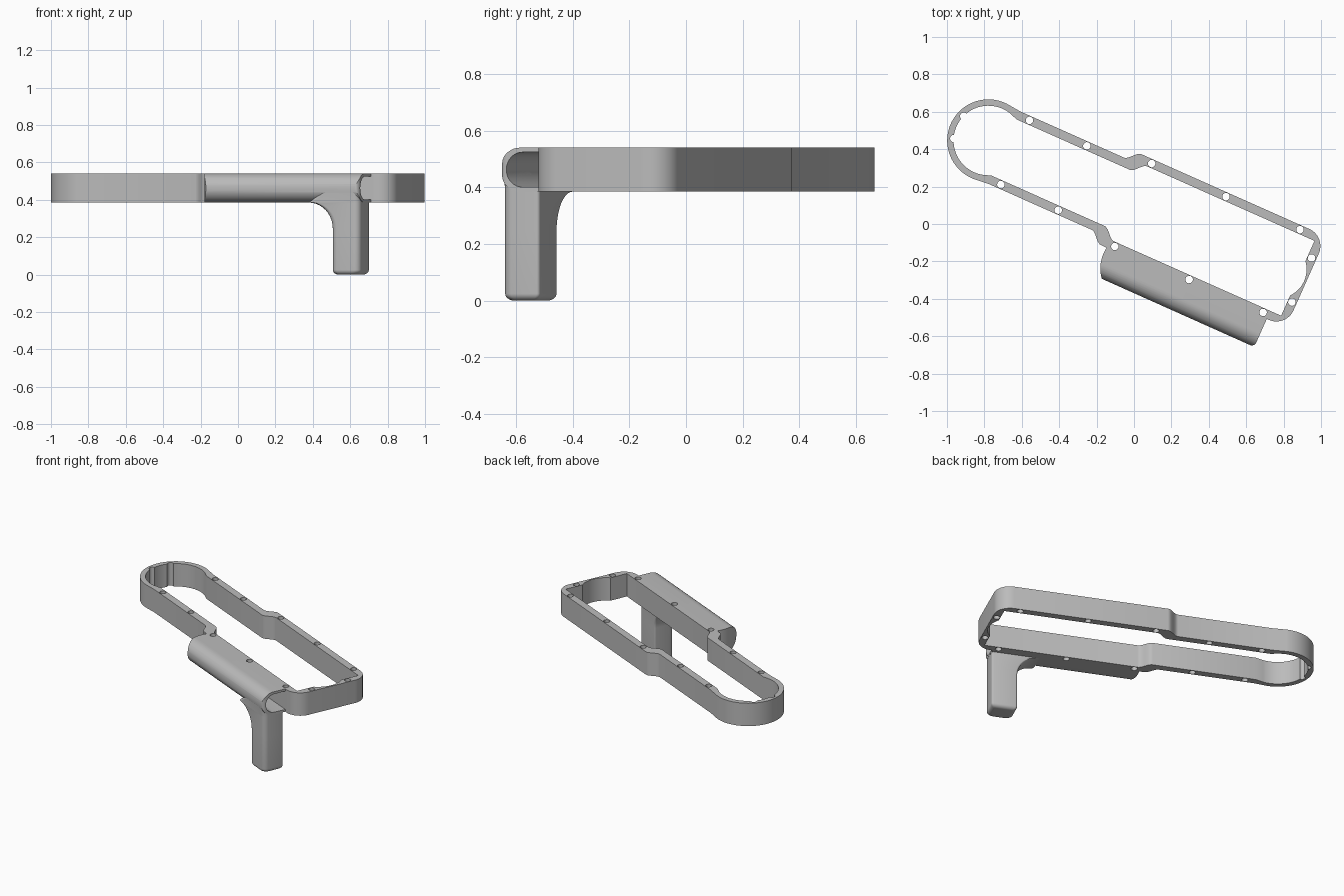
import bpy, bmesh
from math import sin, cos, radians, pi
from mathutils import Vector

cube = bpy.data.objects.get("Cube")
if cube:
    bpy.data.objects.remove(cube, do_unlink=True)

# One plain grey for everything
grey = bpy.data.materials.new("plain grey")
grey.use_nodes = True
colour = (0.5, 0.5, 0.5, 1)
grey.diffuse_color = colour
grey.node_tree.nodes["Principled BSDF"].inputs["Base Color"].default_value = colour

# Local frame: u runs along the body, w across it
TURN = radians(-24)
ORIGIN = Vector((-sin(TURN) * 0.091, cos(TURN) * 0.091, 0))
BOTTOM, TOP = 0.385, 0.54


def loft(name, rings):
    """Closed solid through a stack of equal-length point loops."""
    bm = bmesh.new()
    loops = [[bm.verts.new(p) for p in ring] for ring in rings]
    n = len(loops[0])
    for a, b in zip(loops, loops[1:]):
        for i in range(n):
            j = (i + 1) % n
            bm.faces.new((a[i], a[j], b[j], b[i]))
    bm.faces.new(loops[0][::-1])
    bm.faces.new(loops[-1])
    bmesh.ops.recalc_face_normals(bm, faces=bm.faces)
    mesh = bpy.data.meshes.new(name)
    bm.to_mesh(mesh)
    bm.free()
    mesh.materials.append(grey)
    obj = bpy.data.objects.new(name, mesh)
    bpy.context.collection.objects.link(obj)
    obj.location = ORIGIN
    obj.rotation_euler.z = TURN
    return obj


def upright(name, pts, lo, hi):
    return loft(name, [[(u, w, z) for u, w in pts] for z in (lo, hi)])


def lengthwise(name, pts, lo, hi):
    return loft(name, [[(u, w, z) for w, z in pts] for u in (lo, hi)])


def arc(u, w, r, a0, a1, n=12):
    steps = [radians(a0 + (a1 - a0) * i / n) for i in range(n + 1)]
    return [(u + r * cos(a), w + r * sin(a)) for a in steps]


def s_bend(u0, w0, u1, w1, n=10):
    return [(u0 + (u1 - u0) * i / n, w0 + (w1 - w0) * (1 - cos(pi * i / n)) / 2)
            for i in range(n + 1)]


def mirrored(half):
    return half + [(u, -w) for u, w in reversed(half) if abs(w) > 1e-5]


def boolean(obj, cutter, operation="DIFFERENCE", keep=False):
    cutter.hide_render = True
    mod = obj.modifiers.new("cut", "BOOLEAN")
    mod.operation, mod.solver, mod.object = operation, "EXACT", cutter
    bpy.context.view_layer.update()
    bpy.context.view_layer.objects.active = obj
    bpy.ops.object.modifier_apply(modifier=mod.name)
    if not keep:
        bpy.data.objects.remove(cutter, do_unlink=True)


# Frame: wall with a round end, a stepped waist and a square end
MID_NARROW, MID_WIDE, HALF_WALL = 0.188, 0.2425, 0.0235
ROUND_U, END_U = -0.893, 0.967
outer_n, outer_w = MID_NARROW + HALF_WALL, MID_WIDE + HALF_WALL
inner_n, inner_w = MID_NARROW - HALF_WALL, MID_WIDE - HALF_WALL
outer = mirrored(arc(END_U - 0.1, outer_w - 0.1, 0.1, 0, 90)
                 + s_bend(-0.115, outer_w, -0.195, outer_n)
                 + [(-0.8, outer_n)]
                 + arc(ROUND_U, 0, 0.22, 88, 180, 24))
inner = mirrored(arc(0.801, 0, 0.154, 0, 40.5, 10)
                 + [(0.918, inner_w)]
                 + s_bend(-0.06, inner_w, -0.14, inner_n)
                 + [(-0.8, inner_n)]
                 + arc(ROUND_U, 0, 0.186, 77, 180, 24))
frame = upright("frame", outer, BOTTOM, TOP)
boolean(frame, upright("frame_opening", inner, BOTTOM - 0.1, TOP + 0.1))

# Screw holes through the wall, in mirrored pairs
holes = [(u, MID_WIDE) for u in (-0.045, 0.39, 0.823)]
holes += [(u, MID_NARROW) for u in (-0.736, -0.4)]
holes += [(0.941, 0.129), (-1.066, 0.065)]
for u, w in holes:
    for side in (1, -1):
        ring = arc(u, side * w, 0.02, 0, 360, 20)[:-1]
        boolean(frame, upright("screw_hole", ring, BOTTOM - 0.1, TOP + 0.1))

# Side housing: half-round section trimmed to its plan shape
GRIP_END, FRONT, BACK = 0.855, -0.43, -0.264
mid_z, radius = (TOP + BOTTOM) / 2, (TOP - BOTTOM) / 2
section = [(BACK, TOP)] + arc(FRONT + radius, mid_z, radius, 90, 270, 20) + [(BACK, BOTTOM)]
housing = lengthwise("side_housing", section, -0.15, 0.95)
plan = [(GRIP_END, -0.2), (GRIP_END, BACK)]
plan += arc(GRIP_END - 0.025, FRONT + 0.025, 0.025, 0, -90, 6)
plan += arc(0.115, -0.3, 0.2, 220, 170, 14) + [(-0.08, -0.2)]
boolean(housing, upright("housing_plan", plan, 0.3, 0.6), "INTERSECT")

# Grip: rounded-rectangle loops with a soft foot and a flared neck


def grip_loop(z, u0, inset=0.0, front=-0.422):
    u0, u1 = u0 + inset, GRIP_END - 0.001 - inset
    w0, w1 = front + inset, -0.28 - inset
    rf, rb = 0.035, 0.012
    pts = arc(u1 - rb, w1 - rb, rb, 0, 90, 4)
    pts += arc(u0 + rb, w1 - rb, rb, 90, 180, 4)
    pts += arc(u0 + rf, w0 + rf, rf, 180, 270, 8)
    pts += arc(u1 - rf, w0 + rf, rf, 270, 360, 8)
    return [(u, w, z) for u, w in pts]


quarter = [pi / 2 * i / 10 for i in range(11)]
GRIP_U, FOOT, FLARE = 0.69, 0.025, 0.14
loops = [grip_loop(FOOT * (1 - cos(a)), GRIP_U, FOOT * (1 - sin(a))) for a in quarter]
loops += [grip_loop(BOTTOM - FLARE + FLARE * sin(a), GRIP_U - FLARE * (1 - cos(a)))
          for a in quarter]
loops.append(grip_loop(mid_z, GRIP_U - 0.03, 0, -0.428))
grip = loft("grip", loops)

# Pocket open at the end of the housing
pr = 0.0615
pocket_section = [(-0.2, mid_z + pr)] + arc(-0.405 + pr, mid_z, pr, 90, 270, 16)
pocket_section.append((-0.2, mid_z - pr))
pocket = lengthwise("pocket", pocket_section, 0.03, 1.0)
boolean(grip, pocket, keep=True)
boolean(housing, pocket)

# Smooth curves, crisp edges
bpy.ops.object.select_all(action="DESELECT")
for obj in (frame, housing, grip):
    obj.select_set(True)
bpy.context.view_layer.objects.active = frame
bpy.ops.object.shade_smooth_by_angle(angle=radians(30))
